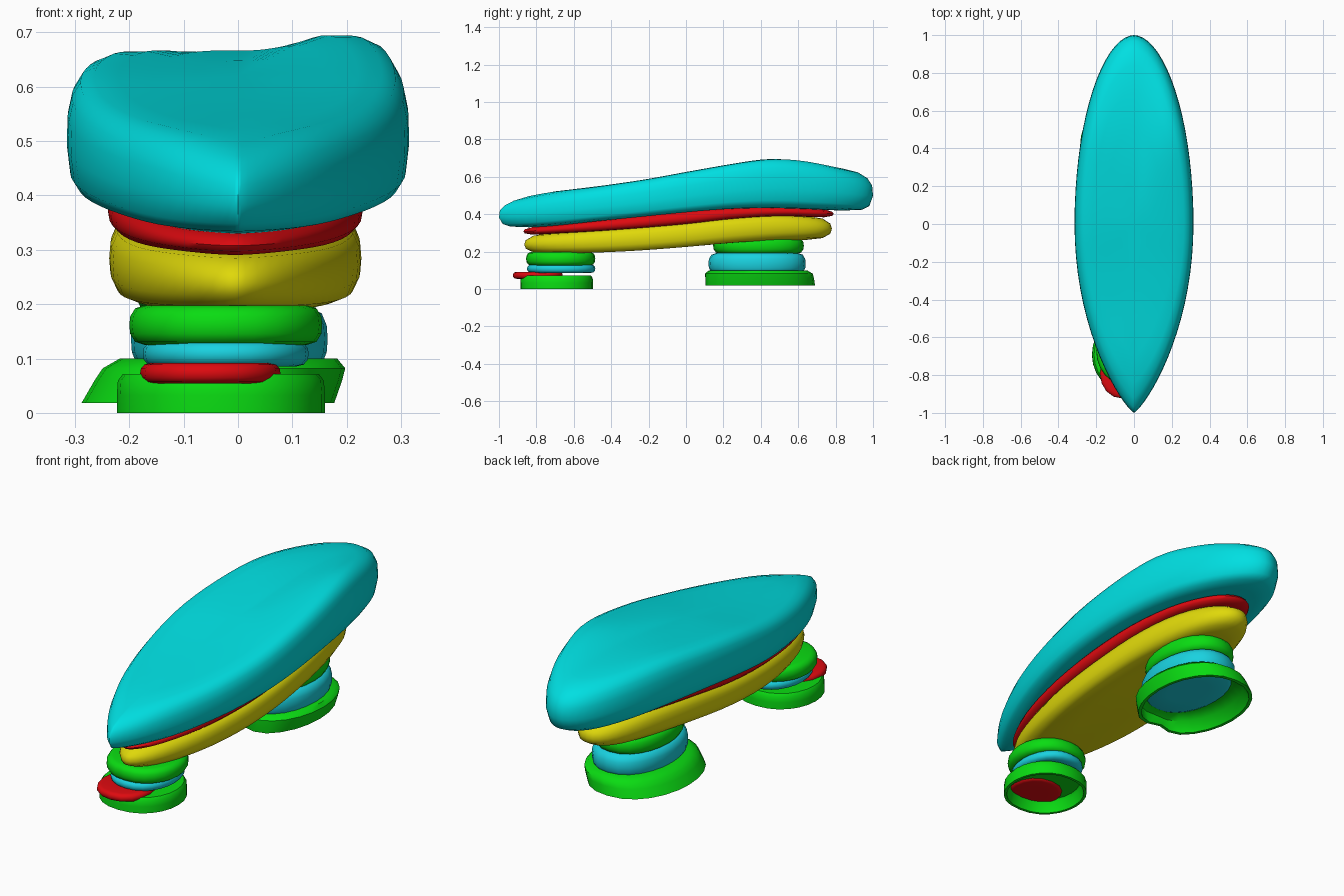
import bpy, bmesh, math

cube = bpy.data.objects.get("Cube")
if cube:
    bpy.data.objects.remove(cube, do_unlink=True)


def make_material(name, rgb):
    mat = bpy.data.materials.new(name)
    mat.use_nodes = True
    color = (*rgb, 1)
    mat.diffuse_color = color
    mat.node_tree.nodes["Principled BSDF"].inputs["Base Color"].default_value = color
    return mat


TURQUOISE = make_material("turquoise", (0.0, 0.74, 0.76))
SKY = make_material("sky turquoise", (0.01, 0.64, 0.74))
RED = make_material("red", (0.73, 0.003, 0.005))
YELLOW = make_material("yellow", (0.74, 0.69, 0.003))
GREEN = make_material("green", (0.003, 0.72, 0.006))


def curve(values):
    """Smooth height along y, from evenly spaced values over y = -1..1."""
    last = len(values) - 1

    def height(y):
        s = min(max((y + 1) / 2, 0), 1) * last
        i = min(int(s), last - 1)
        t = s - i
        a, b, c, d = (values[min(max(i + k, 0), last)] for k in (-1, 0, 1, 2))
        return b + 0.5 * t * (c - a + t * (2*a - 5*b + 4*c - d + t * (3*(b - c) + d - a)))
    return height


def flat(z):
    return lambda y: z


def no_ridge(x, y):
    return 0


def layer(name, mat, xs, ys, bottom, top, rings, sides=24, front=0.88, back=0.88,
          lean=0, dent=0, ridge=no_ridge):
    """Stack of scaled outlines; each ring is (scale, height fraction)."""
    cx, rx = sum(xs) / 2, (xs[1] - xs[0]) / 2
    cy, ry = sum(ys) / 2, (ys[1] - ys[0]) / 2
    bm = bmesh.new()

    def point(px, py, f):
        x, y = cx + px * rx + lean * (1 - f), cy + py * ry
        z = bottom(y) * (1 - f) + top(y) * f + ridge(x, y) * f
        return bm.verts.new((x, y, z))

    loops = []
    for scale, f in rings:
        loop = []
        for i in range(sides):
            t = math.tau * i / sides
            c, s = math.cos(t), math.sin(t)
            px = math.copysign(abs(c) ** (back if s > 0 else front), c)
            k = scale * (1 - dent * (1 - f) * max(0, -s) ** 30)
            loop.append(point(px * k, s * k, f))
        loops.append(loop)
    for a, b in zip(loops, loops[1:]):
        for i in range(sides):
            j = (i + 1) % sides
            bm.faces.new((a[i], a[j], b[j], b[i]))
    for loop, f in ((loops[0], rings[0][1]), (loops[-1], rings[-1][1])):
        tip = point(0, 0, f)
        for i in range(sides):
            bm.faces.new((loop[i], loop[(i + 1) % sides], tip))
    bmesh.ops.recalc_face_normals(bm, faces=bm.faces)
    mesh = bpy.data.meshes.new(name)
    bm.to_mesh(mesh)
    bm.free()
    mesh.materials.append(mat)
    obj = bpy.data.objects.new(name, mesh)
    bpy.context.collection.objects.link(obj)
    bpy.ops.object.select_all(action="DESELECT")
    obj.select_set(True)
    bpy.context.view_layer.objects.active = obj
    bpy.ops.object.shade_smooth_by_angle(angle=math.radians(50))
    return obj


# Ring profiles
PILLOW = [(0.45, 0), (0.84, 0), (0.94, 0.08), (0.99, 0.28), (1, 0.5),
          (0.99, 0.72), (0.94, 0.92), (0.84, 1), (0.45, 1)]
DECK = [(0.4, 0), (0.84, 0), (0.94, 0.05), (0.98, 0.15), (1, 0.4), (0.995, 0.65),
        (0.97, 0.82), (0.92, 0.94), (0.84, 0.99), (0.7, 1), (0.5, 1), (0.25, 1)]
CUP = [(0.5, 0.86), (0.84, 0.86), (0.88, 0.7), (0.93, 0),
       (1, 0), (1, 0.45), (0.99, 0.82), (0.94, 1), (0.7, 1)]
SKIRT = [(0.4, 0.84), (0.74, 0.84), (0.9, 0.6), (0.94, 0),
         (1, 0), (0.98, 0.5), (0.96, 0.78), (0.86, 1), (0.6, 1)]

# Height curves along the length
deck_top = curve([0.47, 0.515, 0.545, 0.58, 0.62, 0.648, 0.667, 0.655, 0.63])
deck_low = curve([0.325, 0.335, 0.36, 0.385, 0.41, 0.43, 0.435, 0.425, 0.41])
board_top = curve([0.28, 0.298, 0.312, 0.33, 0.352, 0.38, 0.395, 0.385, 0.37])
board_low = curve([0.188, 0.188, 0.194, 0.206, 0.225, 0.248, 0.262, 0.262, 0.255])


def deck_ridge(x, y):
    s = min(max((x - 0.02) / 0.16, 0), 1)
    return 0.03 * s * s * (3 - 2 * s) * math.exp(-((y - 0.45) / 0.35) ** 2)


# Long upper layers
layer("deck", TURQUOISE, (-0.315, 0.315), (-1, 1), deck_low, deck_top, DECK,
      sides=72, front=1.62, back=1.05, ridge=deck_ridge)
layer("spacer_sheet", RED, (-0.24, 0.23), (-0.87, 0.79),
      lambda y: board_top(y) - 0.006, lambda y: deck_low(y) + 0.004, PILLOW,
      sides=56, front=1.2, back=0.95)
layer("under_board", YELLOW, (-0.237, 0.227), (-0.865, 0.78), board_low, board_top,
      PILLOW, sides=56, front=1.15, back=0.95)

# Front foot
layer("front_foot_collar", GREEN, (-0.2, 0.155), (-0.855, -0.485),
      flat(0.125), flat(0.198), PILLOW)
layer("front_foot_disc", SKY, (-0.175, 0.13), (-0.85, -0.485),
      flat(0.085), flat(0.132), PILLOW)
layer("front_foot_wedge", RED, (-0.18, 0.078), (-0.925, -0.66),
      flat(0.054), flat(0.092), PILLOW, sides=16)
layer("front_foot_base", GREEN, (-0.223, 0.16), (-0.885, -0.497),
      flat(0), flat(0.072), CUP)

# Back foot
layer("back_foot_collar", GREEN, (-0.19, 0.155), (0.145, 0.63),
      flat(0.188), flat(0.275), PILLOW)
layer("back_foot_disc", SKY, (-0.197, 0.165), (0.12, 0.64),
      flat(0.08), flat(0.192), PILLOW)
layer("back_foot_skirt", GREEN, (-0.25, 0.215), (0.08, 0.69),
      flat(0.018), flat(0.1), SKIRT, lean=-0.038, dent=0.14)
